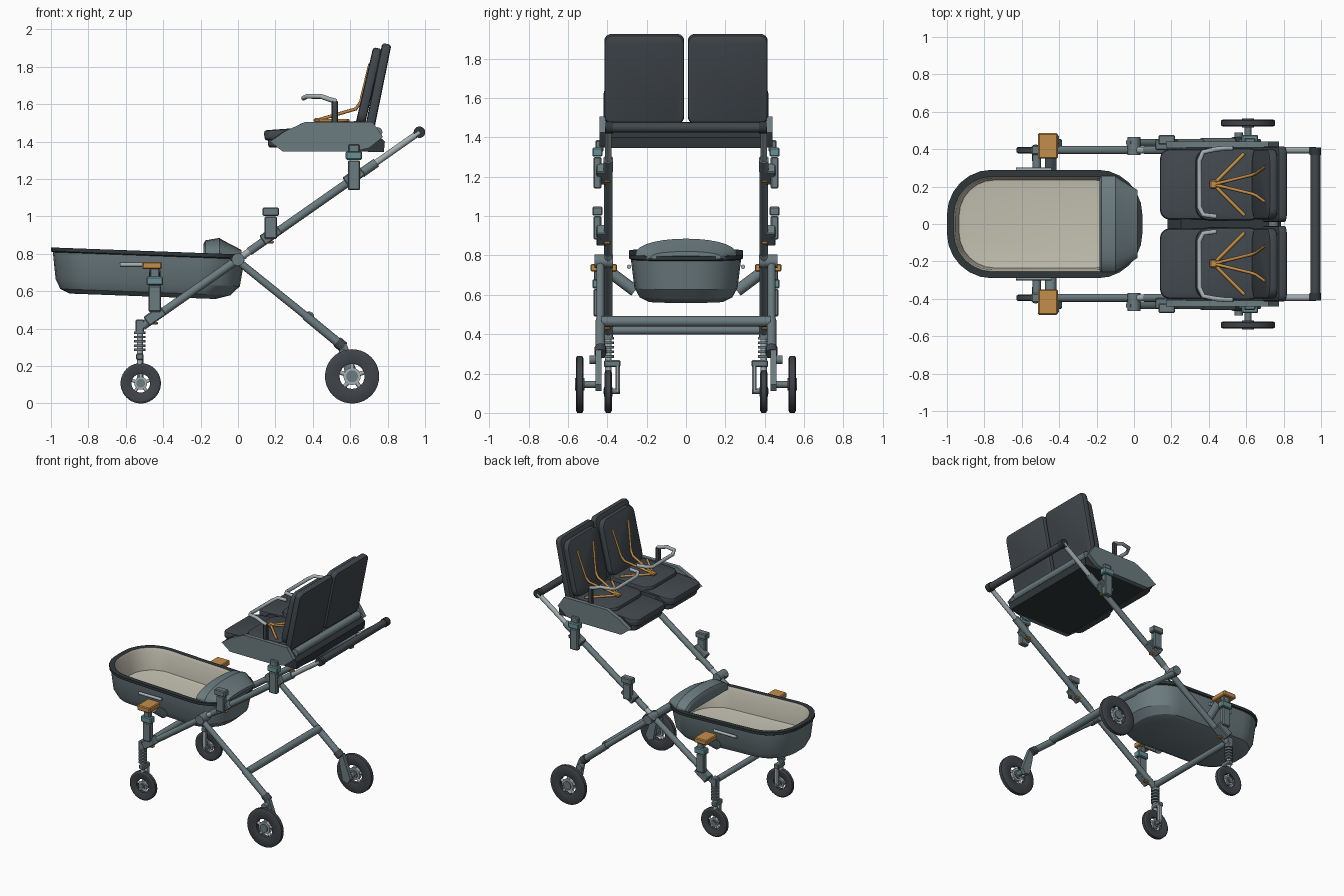
import bpy, bmesh, math
from mathutils import Vector, Matrix

old = bpy.data.objects.get("Cube")
if old:
    bpy.data.objects.remove(old, do_unlink=True)


def material(name, *rgb):
    m = bpy.data.materials.new(name)
    m.use_nodes = True
    m.diffuse_color = (*rgb, 1)
    m.node_tree.nodes["Principled BSDF"].inputs["Base Color"].default_value = (*rgb, 1)
    return m


SLATE = material("slate metal", .15, .20, .215)
FABRIC = material("charcoal fabric", .055, .065, .075)
RUBBER = material("tyre rubber", .05, .056, .065)
CREAM = material("cream lining", .56, .54, .45)
ORANGE = material("orange trim", .55, .27, .07)
SILVER = material("silver metal", .38, .43, .45)
TEAL = material("teal collar", .14, .28, .31)
TRIM = material("dark trim", .03, .038, .042)


def finish(name, bm, *mats):
    bmesh.ops.recalc_face_normals(bm, faces=bm.faces)
    for f in bm.faces:
        f.smooth = True
    me = bpy.data.meshes.new(name)
    bm.to_mesh(me)
    bm.free()
    me.set_sharp_from_angle(angle=math.radians(28))
    ob = bpy.data.objects.new(name, me)
    for m in mats:
        me.materials.append(m)
    bpy.context.collection.objects.link(ob)
    return ob


def loft(name, rings, mats, closed=False, rule=None):
    """Skin a list of equal point rings; rule(i) gives the material of band i."""
    bm = bmesh.new()
    rows = [[bm.verts.new(p) for p in ring] for ring in rings]
    n = len(rows[0])
    for i in range(len(rows) if closed else len(rows) - 1):
        a, b = rows[i], rows[(i + 1) % len(rows)]
        for k in range(n):
            f = bm.faces.new((a[k], a[(k + 1) % n], b[(k + 1) % n], b[k]))
            f.material_index = rule(i) if rule else 0
    if not closed:
        bm.faces.new(rows[0])
        bm.faces.new(rows[-1]).material_index = rule(len(rows) - 1) if rule else 0
    return finish(name, bm, *mats)


def rounded(x0, x1, hy, r, seg=6):
    """Rounded rectangle outline in the xy plane."""
    cx, hx = (x0 + x1) / 2, (x1 - x0) / 2
    r = min(r, hx, hy)
    pts = []
    for q, (sx, sy) in enumerate(((1, 1), (-1, 1), (-1, -1), (1, -1))):
        for k in range(seg + 1):
            a = math.pi / 2 * (q + k / seg)
            pts.append((cx + sx * (hx - r) + r * math.cos(a), sy * (hy - r) + r * math.sin(a)))
    return pts


def pad(name, center, length, width, thick, tilt, mat, r=.05, soft=.014):
    """Soft-edged rounded slab, tilted about y."""
    m = Matrix.Translation(center) @ Matrix.Rotation(math.radians(tilt), 4, 'Y')
    h = thick / 2
    rings = []
    for inset, z in ((soft, -h), (soft * .3, -h + soft * .3), (0, -h + soft), (0, h - soft),
                     (soft * .3, h - soft * .3), (soft, h)):
        out = rounded(-length / 2 + inset, length / 2 - inset, width / 2 - inset, r)
        rings.append([m @ Vector((x, y, z)) for x, y in out])
    return loft(name, rings, [mat])


def tube(name, p, q, r, mat, r2=None, seg=16):
    p, q = Vector(p), Vector(q)
    d = q - p
    bm = bmesh.new()
    bmesh.ops.create_cone(bm, cap_ends=True, segments=seg, radius1=r, radius2=r if r2 is None else r2, depth=d.length,
                          matrix=Matrix.Translation((p + q) / 2) @ d.to_track_quat('Z', 'Y').to_matrix().to_4x4())
    return finish(name, bm, mat)


def path(name, pts, r, mat):
    cu = bpy.data.curves.new(name, 'CURVE')
    cu.dimensions, cu.bevel_depth, cu.bevel_resolution, cu.use_fill_caps = '3D', r, 2, True
    sp = cu.splines.new('POLY')
    sp.points.add(len(pts) - 1)
    for sp_pt, p in zip(sp.points, pts):
        sp_pt.co = (*p, 1)
    cu.materials.append(mat)
    bpy.context.collection.objects.link(bpy.data.objects.new(name, cu))


def box(name, center, size, mat, tilt=0, bevel=.006):
    bm = bmesh.new()
    bmesh.ops.create_cube(bm, size=1, matrix=Matrix.Translation(center)
                          @ Matrix.Rotation(math.radians(tilt), 4, 'Y') @ Matrix.Diagonal((*size, 1)))
    bmesh.ops.bevel(bm, geom=bm.edges[:], offset=bevel, segments=1, affect='EDGES')
    return finish(name, bm, mat)


def slab(name, outline, y0, y1, mat):
    return loft(name, [[(x, y, z) for x, z in outline] for y in (y0, y1)], [mat])


def wheel(name, x, y, r, w):
    # tyre ring, hub and spokes
    prof = ((.46, -.7), (.52, -.9), (.9, -1), (1, -.65), (1, .65), (.9, 1), (.52, .9), (.46, .7))
    rings = [[(x + r * a * math.cos(t), y + w / 2 * b, r + r * a * math.sin(t)) for a, b in prof]
             for t in (math.tau * k / 40 for k in range(40))]
    loft(name + "_tyre", rings, [RUBBER], closed=True)
    tube(name + "_hub", (x, y - w * .6, r), (x, y + w * .6, r), r * .22, SLATE)
    tube(name + "_hub_ring", (x, y - w * .4, r), (x, y + w * .4, r), r * .32, SILVER)
    for k in range(5):
        t = math.tau * (k + .25) / 5
        tube(name + "_spoke", (x, y, r), (x + r * .5 * math.cos(t), y, r + r * .5 * math.sin(t)), r * .08, SILVER)


def line(x):
    """Height of the long frame tube at x."""
    return .77 + .70 * x


# Frame, wheels and adapters on both sides
for s, side in ((1, "back"), (-1, "front")):
    y, yl, ya = s * .395, s * .435, s * .45
    tube(side + "_lower_tube", (-.51, y, line(-.51)), (.02, y, line(.02)), .022, SLATE)
    tube(side + "_inner_tube", (0, y, line(0)), (.1, y, line(.1)), .018, SILVER)
    tube(side + "_upper_tube", (.06, y, line(.06)), (.7, y, line(.7)), .022, SLATE)
    tube(side + "_handle_tube", (.68, y, line(.68)), (.97, y, 1.45), .017, SILVER)
    tube(side + "_handle_collar", (.66, y, line(.66)), (.74, y, line(.74)), .025, SLATE)
    tube(side + "_pivot", (0, s * .37, .77), (0, s * .465, .77), .034, SLATE)
    tube(side + "_rear_leg", (-.03, yl, .785), (.38, yl, .455), .02, SLATE)
    tube(side + "_rear_leg_sleeve", (.36, yl, .47), (.56, yl, .305), .024, SLATE)
    tube(side + "_rear_leg_cap", (.53, yl, .33), (.565, yl, .30), .03, FABRIC)
    # rear axle and brake
    slab(side + "_rear_bracket", ((.54, .32), (.58, .32), (.645, .145), (.62, .11), (.58, .12)), s * .43, s * .46, SLATE)
    tube(side + "_rear_axle", (.61, s * .43, .145), (.61, s * .55, .145), .018, SLATE)
    tube(side + "_brake_knob", (.56, s * .45, .27), (.56, s * .49, .27), .022, SLATE)
    wheel(side + "_rear_wheel", .61, s * .54, .145, .04)
    # front suspension
    box(side + "_fork_head", (-.525, y, .415), (.045, .05, .07), SLATE)
    tube(side + "_strut", (-.525, y, .21), (-.525, y, .40), .016, SILVER)
    for k in range(5):
        z = .28 + k * .023
        tube(side + "_spring_coil", (-.525, y, z), (-.525, y, z + .013), .03, SLATE)
    box(side + "_fork_crown", (-.525, s * .375, .25), (.04, .085, .035), SLATE)
    box(side + "_fork_arm", (-.522, s * .347, .18), (.034, .022, .16), SILVER)
    tube(side + "_front_axle", (-.52, s * .335, .11), (-.52, s * .42, .11), .014, SLATE)
    wheel(side + "_front_wheel", -.52, y, .108, .036)
    # adapters: bassinet, spare and seat
    for name, x, zb, zt, top in (("bassinet", -.445, .49, .63, TEAL), ("spare", .175, .88, 1.0, SLATE),
                                 ("seat", .62, 1.14, 1.30, TEAL)):
        box(side + "_" + name + "_adapter", (x, ya, (zb + zt) / 2), (.066, .04, zt - zb), SLATE)
        box(side + "_" + name + "_adapter_cap", (x, ya, zt + .025), (.088, .052, .045), top)
        box(side + "_" + name + "_clamp", (x, s * .425, line(x) + .01), (.11, .06, .06), SLATE, -35)
        box(side + "_" + name + "_button", (x, s * .40, line(x) - .03), (.035, .035, .015), ORANGE)
    box(side + "_seat_mount", (.62, s * .44, 1.355), (.06, .04, .06), SLATE)
    box(side + "_bassinet_mount", (-.445, ya, .70), (.05, .035, .06), SLATE)
    box(side + "_bassinet_latch", (-.46, s * .418, .737), (.105, .135, .038), ORANGE)
    tube(side + "_bassinet_arm", (-.445, s * .26, .62), (-.445, s * .38, .71), .03, SLATE)
    tube(side + "_bassinet_rod", (-.63, s * .29, .742), (-.44, s * .29, .742), .011, SILVER)

# Cross members and push handle
tube("front_crossbar", (-.52, -.42, .42), (-.52, .42, .42), .022, SLATE)
tube("rear_crossbar", (.38, -.43, .465), (.38, .43, .465), .027, SLATE)
tube("push_handle", (.97, -.39, 1.45), (.97, .39, 1.45), .026, FABRIC)
for s in (1, -1):
    tube("handle_end", (.97, s * .37, 1.45), (.97, s * .41, 1.45), .031, TRIM)

# Bassinet shell: outer wall, rim, lining and mattress, gently tilted
SHELL = ((-.90, -.12, .19, .16, .572), (-.95, -.04, .235, .20, .595), (-.975, .01, .262, .22, .645),
         (-.99, .035, .28, .23, .79), (-1, .045, .29, .24, .795), (-1, .045, .29, .24, .815),
         (-.965, .01, .255, .21, .815), (-.955, 0, .245, .20, .79), (-.935, -.02, .235, .19, .655),
         (-.90, -.05, .20, .17, .65))


def shell_rule(i):
    return 0 if i < 3 else 1 if i < 6 else 2


loft("bassinet_shell", [[(x, y, z - .037 * (x + .48)) for x, y in rounded(x0, x1, hy, r)]
                        for x0, x1, hy, r, z in SHELL], [SLATE, TRIM, CREAM], rule=shell_rule)

# Small hood over the head end
hood = []
for x, hy, top in ((-.185, .245, .85), (-.175, .26, .872), (-.10, .26, .885), (-.085, .25, .875), (.02, .18, .82)):
    hood.append([(x, hy * math.cos(a), .785 + (top - .785) * math.sin(a) ** .7)
                 for a in (math.pi * k / 14 for k in range(15))])
loft("bassinet_hood", hood, [SLATE])

# Shared seat base
slab("seat_base", ((.18, 1.41), (.24, 1.35), (.78, 1.345), (.785, 1.40), (.72, 1.46), (.25, 1.46)), -.41, .41, TRIM)
tube("seat_rear_bar", (.745, -.38, 1.45), (.745, .38, 1.45), .027, SLATE)
PLATE = ((.17, 1.40), (.24, 1.347), (.62, 1.347), (.70, 1.365), (.775, 1.425), (.72, 1.505), (.36, 1.505), (.25, 1.455))
for s in (1, -1):
    slab("seat_side_plate", PLATE, s * .41, s * .44, SLATE)

# Twin seats with harness and grab bar
for s in (1, -1):
    c = s * .212
    pad("leg_rest_lower", (.32, c, 1.40), .32, .37, .05, -3, FABRIC)
    pad("leg_rest", (.315, c, 1.445), .35, .375, .055, -4, FABRIC)
    pad("seat_cushion", (.51, c, 1.475), .36, .385, .06, -2, FABRIC, .07)
    pad("backrest_shell", (.75, c, 1.697), .46, .405, .05, -78.5, FABRIC, .035)
    pad("backrest_cushion", (.70, c, 1.695), .42, .375, .05, -77, FABRIC, .06)
    box("harness_buckle", (.425, c, 1.515), (.04, .045, .02), ORANGE)
    for t in (1, -1):
        path("waist_strap", ((.425, c, 1.513), (.59, c + t * .165, 1.513)), .009, ORANGE)
        path("shoulder_strap", ((.425, c, 1.515), (.63, c + t * .05, 1.575), (.655, c + t * .06, 1.61),
                                (.705, c + t * .095, 1.815)), .009, ORANGE)
    box("grab_bar_post", (.517, s * .405, 1.555), (.034, .026, .13), FABRIC)
    path("grab_bar", ((.525, s * .405, 1.615), (.49, s * .405, 1.625), (.44, s * .40, 1.643), (.37, s * .385, 1.643),
                      (.35, s * .34, 1.632), (.35, s * .09, 1.632), (.37, s * .05, 1.643), (.44, s * .04, 1.64)),
         .013, SILVER)
